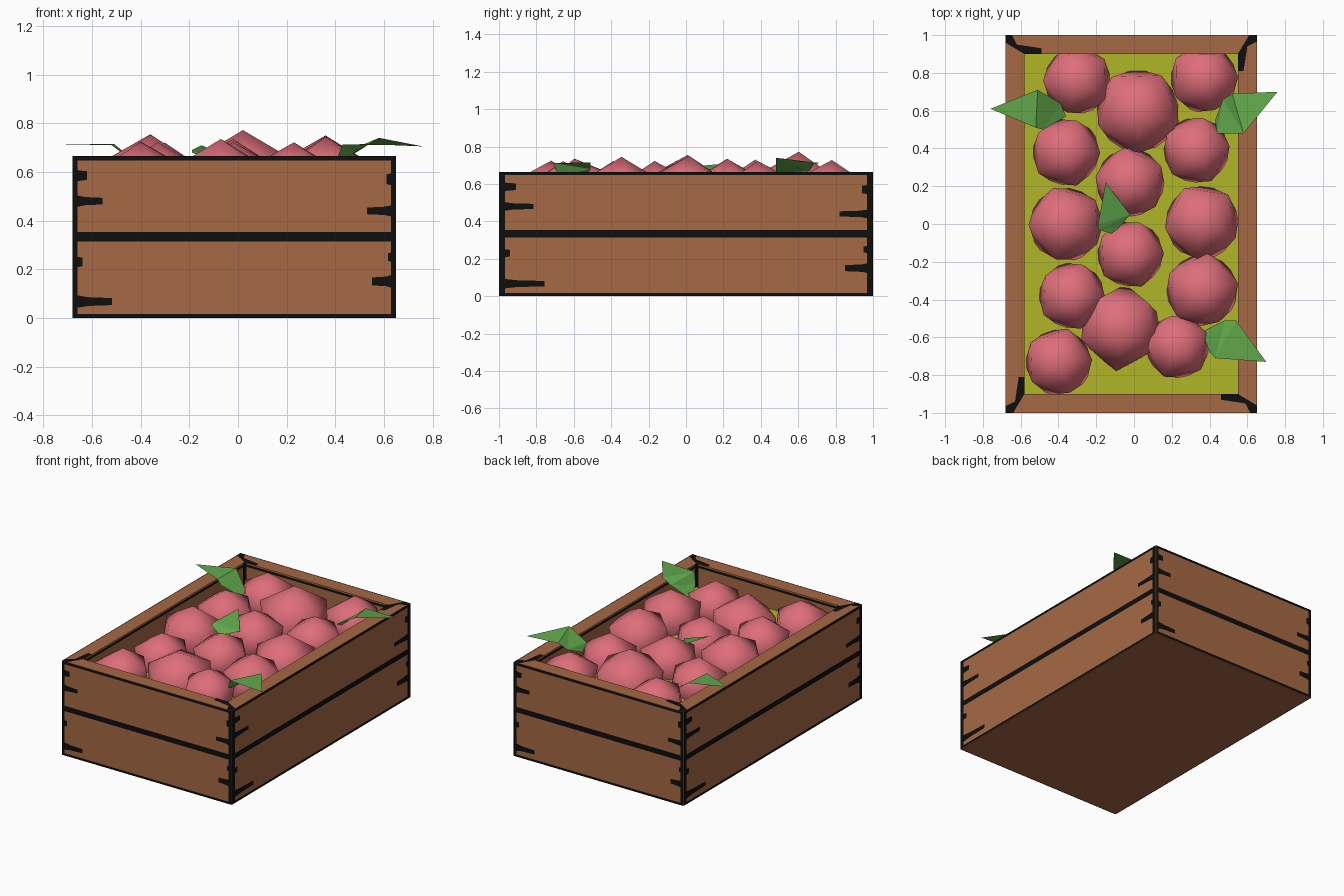
import bpy, bmesh, math, random
from mathutils import Matrix, Vector

if "Cube" in bpy.data.objects:
    bpy.data.objects.remove(bpy.data.objects["Cube"])

random.seed(4)
X0, X1, Y0, Y1, H = -0.68, 0.65, -1.0, 1.0, 0.665
WALL, BED_Z, OFF = 0.1, 0.5, 0.003


def srgb(r, g, b):
    def f(c):
        c /= 255
        return c / 12.92 if c <= 0.04045 else ((c + 0.055) / 1.055) ** 2.4
    return (f(r), f(g), f(b), 1)


def material(name, *rgb):
    m = bpy.data.materials.new(name)
    m.diffuse_color = srgb(*rgb)
    m.use_nodes = True
    m.node_tree.nodes["Principled BSDF"].inputs["Base Color"].default_value = m.diffuse_color
    return m


WOOD = material("brown_wood", 166, 104, 68)
BED = material("olive_yellow", 176, 181, 38)
DARK = material("near_black", 14, 14, 14)
FRUIT = material("peach_pink", 222, 110, 122)
GREEN = material("leaf_green", 98, 168, 76)


def finish(bm, name, mats, smooth=False):
    me = bpy.data.meshes.new(name)
    for f in bm.faces:
        f.smooth = smooth
    bm.to_mesh(me)
    bm.free()
    for m in mats:
        me.materials.append(m)
    ob = bpy.data.objects.new(name, me)
    bpy.context.collection.objects.link(ob)
    return ob


def poly(bm, pts):
    bm.faces.new([bm.verts.new(p) for p in pts])


# Crate: a box whose top is inset and sunk down to the yellow bed
bm = bmesh.new()
bmesh.ops.create_cube(bm, size=1, matrix=Matrix.Translation(((X0 + X1) / 2, 0, H / 2))
                      @ Matrix.Diagonal((X1 - X0, Y1 - Y0, H, 1)))
top = max(bm.faces, key=lambda f: f.calc_center_median().z)
bmesh.ops.inset_region(bm, faces=[top], thickness=WALL, use_even_offset=True)
ext = bmesh.ops.extrude_discrete_faces(bm, faces=[top])["faces"]
for v in ext[0].verts:
    v.co.z = BED_Z
ext[0].material_index = 1
bmesh.ops.recalc_face_normals(bm, faces=bm.faces)
finish(bm, "crate", [WOOD, BED])

# Dark trim: thin plates on every side, drawn in (distance along side, height)
SIDES = [((X0, Y0), (1, 0), X1 - X0), ((X1, Y0), (0, 1), Y1 - Y0),
         ((X1, Y1), (-1, 0), X1 - X0), ((X0, Y1), (0, -1), Y1 - Y0)]
# cracks: from right end?, height, half height, length as a fraction of the side
CRACKS = [(0, .585, .022, .045), (0, .48, .017, .092), (0, .23, .022, .03), (0, .067, .018, .122),
          (1, .44, .017, .09), (1, .57, .025, .03), (1, .15, .02, .075), (1, .25, .02, .025)]
bm = bmesh.new()
for (ox, oy), (dx, dy), length in SIDES:
    def at(u, z, depth=OFF):
        return (ox + dx * u + dy * depth, oy + dy * u - dx * depth, z)

    def rect(u0, u1, z0, z1):
        poly(bm, [at(u0, z0), at(u1, z0), at(u1, z1), at(u0, z1)])

    edge = 0.0155 * length
    rect(0, length, .315, .353)
    rect(0, length, .648, H)
    rect(0, length, 0, .016)
    rect(0, edge, 0, H)
    rect(length - edge, length, 0, H)
    for right, z, h, frac in CRACKS:
        s = frac * length
        pts = [(0, z - h * 1.6), (s * .4, z - h), (s, z - h * .8),
               (s, z + h * .8), (s * .4, z + h), (0, z + h * 1.6)]
        if right:
            pts = [(length - u, zz) for u, zz in reversed(pts)]
        poly(bm, [at(u, zz) for u, zz in pts])
    # inner rim line and inner corners, facing into the crate
    a, b, d = WALL, length - WALL, -WALL - OFF
    for u0, u1, z0, z1 in [(a, b, .64, .657), (a, a + .02, BED_Z, H), (b - .02, b, BED_Z, H)]:
        poly(bm, [at(u0, z0, d), at(u0, z1, d), at(u1, z1, d), at(u1, z0, d)])
    # joint mark on the rim corner at the end of each side
    mark = [(0, 0), (.035, 0), (.06, .05), (.19, .07), (.19, .1), (.1, .1), (.0, .04)]
    poly(bm, [at(length - u, H + .002, -v) for u, v in reversed(mark)])
for f in bm.faces:
    f.normal_update()
    if f.normal.z < -.5:
        f.normal_flip()
finish(bm, "dark_trim", [DARK])

# Fruit: low faceted balls, given as x, y, outline radius, top height
FRUITS = [(-.30, .76, .178, .72), (.02, .60, .22, .772), (.37, .77, .178, .728),
          (-.36, .38, .178, .73), (.33, .39, .175, .722), (-.02, .22, .182, .735),
          (-.36, 0, .195, .755), (.36, .01, .195, .75), (-.02, -.16, .175, .723),
          (-.33, -.38, .175, .723), (.36, -.35, .19, .745), (-.07, -.55, .21, .74),
          (.23, -.65, .168, .722), (-.40, -.73, .175, .725)]
for i, (x, y, r, zt) in enumerate(FRUITS):
    bm = bmesh.new()
    R = r / .88
    tilt = .2 if i == 11 else random.uniform(-.06, .06)
    rot = Matrix.Rotation(tilt, 4, 'X') @ Matrix.Rotation(random.uniform(0, math.tau), 4, 'Z')
    bmesh.ops.create_icosphere(bm, subdivisions=1, radius=1,
                               matrix=Matrix.Translation((x, y, zt - R * .92))
                               @ Matrix.Diagonal((R, R, R * .92, 1)) @ rot)
    finish(bm, f"fruit_{i + 1}", [FRUIT], True)

# Leaves: a flat outer blade folded down to an inner part
LEAVES = [
    [(-.76, .61, .715), (-.52, .51, .71), (-.51, .71, .715), (-.48, .50, .68), (-.36, .57, .60), (-.39, .64, .62)],
    [(.76, .70, .705), (.52, .69, .715), (.58, .48, .74), (.47, .66, .67), (.43, .55, .62), (.44, .48, .66)],
    [(.70, -.73, .71), (.54, -.51, .715), (.43, -.71, .712), (.48, -.51, .68), (.36, -.57, .59), (.40, -.68, .64)],
    [(-.15, .22, .71), (-.19, .0, .69), (-.02, .05, .65), (-.19, -.03, .68), (-.12, -.05, .645), (-.08, -.02, .64)],
]
for i, (tip, a, b, c, d, e) in enumerate(LEAVES):
    bm = bmesh.new()
    v = [bm.verts.new(p) for p in (tip, a, b, c, d, e)]
    for idx in [(0, 1, 2), (1, 3, 2), (3, 5, 2), (3, 4, 5)]:
        f = bm.faces.new([v[k] for k in idx])
        f.normal_update()
        if f.normal.z < 0:
            f.normal_flip()
    finish(bm, f"leaf_{i + 1}", [GREEN])
